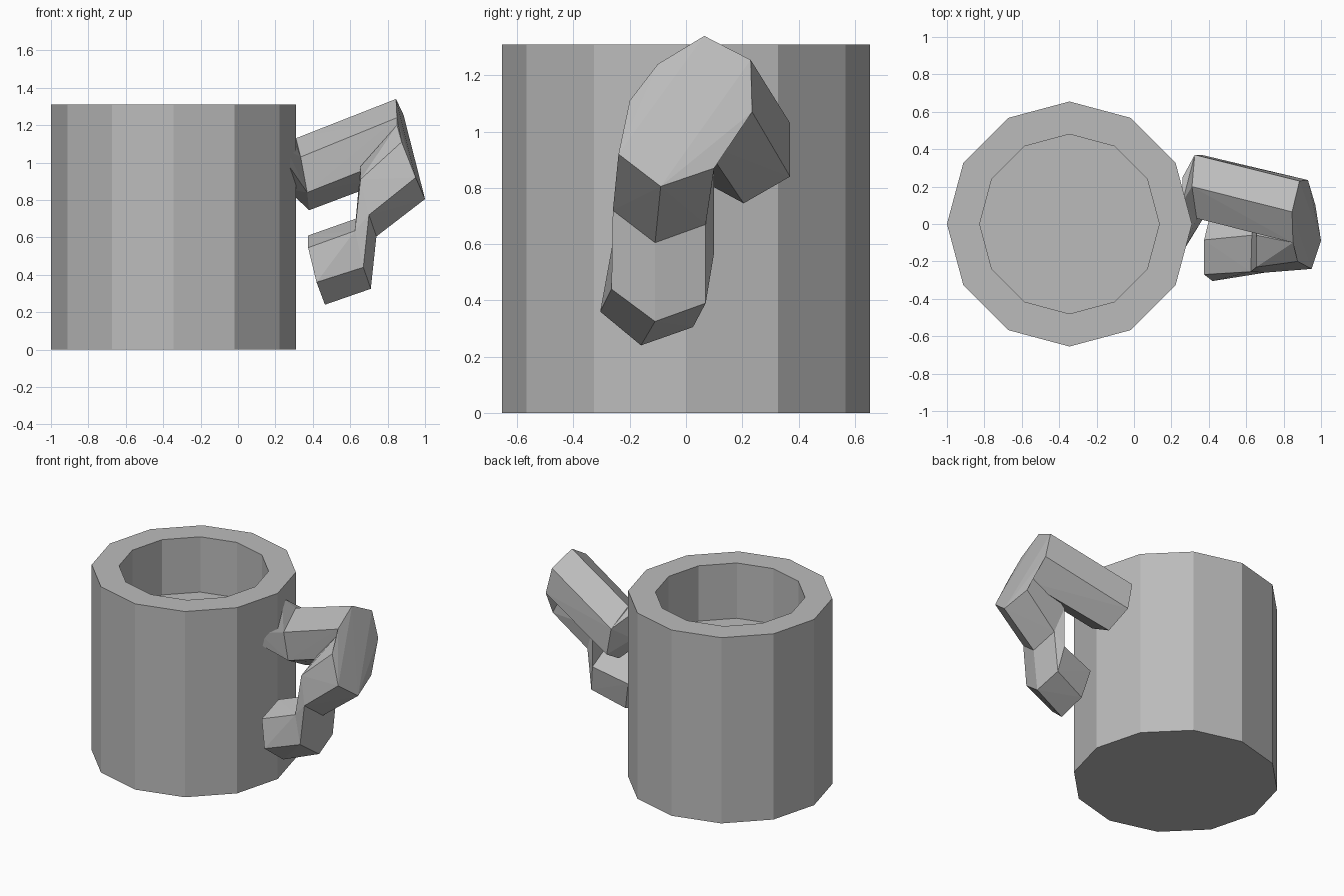
import bpy, bmesh, math
from mathutils import Vector

if "Cube" in bpy.data.objects:
    bpy.data.objects.remove(bpy.data.objects["Cube"], do_unlink=True)

mat = bpy.data.materials.new("clay_grey")
mat.use_nodes = True
GREY = (0.5, 0.5, 0.5, 1)
mat.diffuse_color = GREY
mat.node_tree.nodes["Principled BSDF"].inputs["Base Color"].default_value = GREY


def finish(name, bm):
    bmesh.ops.recalc_face_normals(bm, faces=bm.faces[:])
    mesh = bpy.data.meshes.new(name)
    bm.to_mesh(mesh)
    bm.free()
    mesh.materials.append(mat)
    obj = bpy.data.objects.new(name, mesh)
    bpy.context.collection.objects.link(obj)


# Cup body: twelve-sided profile of (radius, height) turned about its axis
SIDES = 12
CENTRE = -0.345
bm = bmesh.new()
rings = []
for r, z in [(0.655, 0), (0.655, 1.31), (0.48, 1.31), (0.48, 0.92)]:
    rings.append([bm.verts.new((CENTRE + r * math.cos(math.tau * i / SIDES),
                                r * math.sin(math.tau * i / SIDES), z))
                  for i in range(SIDES)])
for a, b in zip(rings, rings[1:]):
    for i in range(SIDES):
        j = (i + 1) % SIDES
        bm.faces.new((a[i], a[j], b[j], b[i]))
bm.faces.new(rings[0])
bm.faces.new(rings[-1])
finish("cup_body", bm)


# Handle: hexagonal sections joined as faceted blocks
def block(name, *sections):
    bm = bmesh.new()
    for p in (p for s in sections for p in s):
        bm.verts.new(p)
    res = bmesh.ops.convex_hull(bm, input=bm.verts[:])
    junk = {g for g in res["geom_interior"] + res["geom_unused"]
            if isinstance(g, bmesh.types.BMVert)}
    bmesh.ops.delete(bm, geom=list(junk), context="VERTS")
    finish(name, bm)


root = [(.26, .12, 1.22), (.26, -.14, 1.07), (.26, -.15, 1.0),
        (.26, .05, .86), (.26, .22, .92), (.26, .25, 1.1)]
upper_in = [(.31, .2, 1.13), (.335, .03, 1.03), (.37, .03, .84),
            (.38, .205, .745), (.36, .37, .84), (.325, .37, 1.03)]
upper_out = [(.845, .065, 1.34), (.85, -.1, 1.24), (.9, -.1, 1.05),
             (.95, .06, .96), (.93, .235, 1.07), (.885, .23, 1.255)]
knee_out = [(.97, .1, .87), (1.0, -.09, .805), (.95, -.24, .92),
            (.875, -.2, 1.11), (.85, -.1, 1.2), (.88, .1, 1.05)]
knee_in = [(.72, .07, .67), (.74, -.11, .605), (.7, -.26, .72),
           (.655, -.23, .91), (.655, -.06, .98), (.66, .1, .85)]
low_out = [(.69, .07, .39), (.71, -.11, .325), (.67, -.265, .44),
           (.625, -.255, .635), (.63, -.06, .7), (.66, .1, .57)]
low_in = [(.455, .025, .305), (.465, -.16, .24), (.42, -.305, .36),
          (.375, -.27, .545), (.375, -.085, .61), (.41, .06, .5)]

block("handle_root", root, upper_in)
block("handle_upper_arm", upper_in, upper_out)
block("handle_knuckle", upper_out, knee_out)
block("handle_slant", knee_out, knee_in)
block("handle_drop", knee_in, low_out)
block("handle_lower_arm", low_out, low_in)
